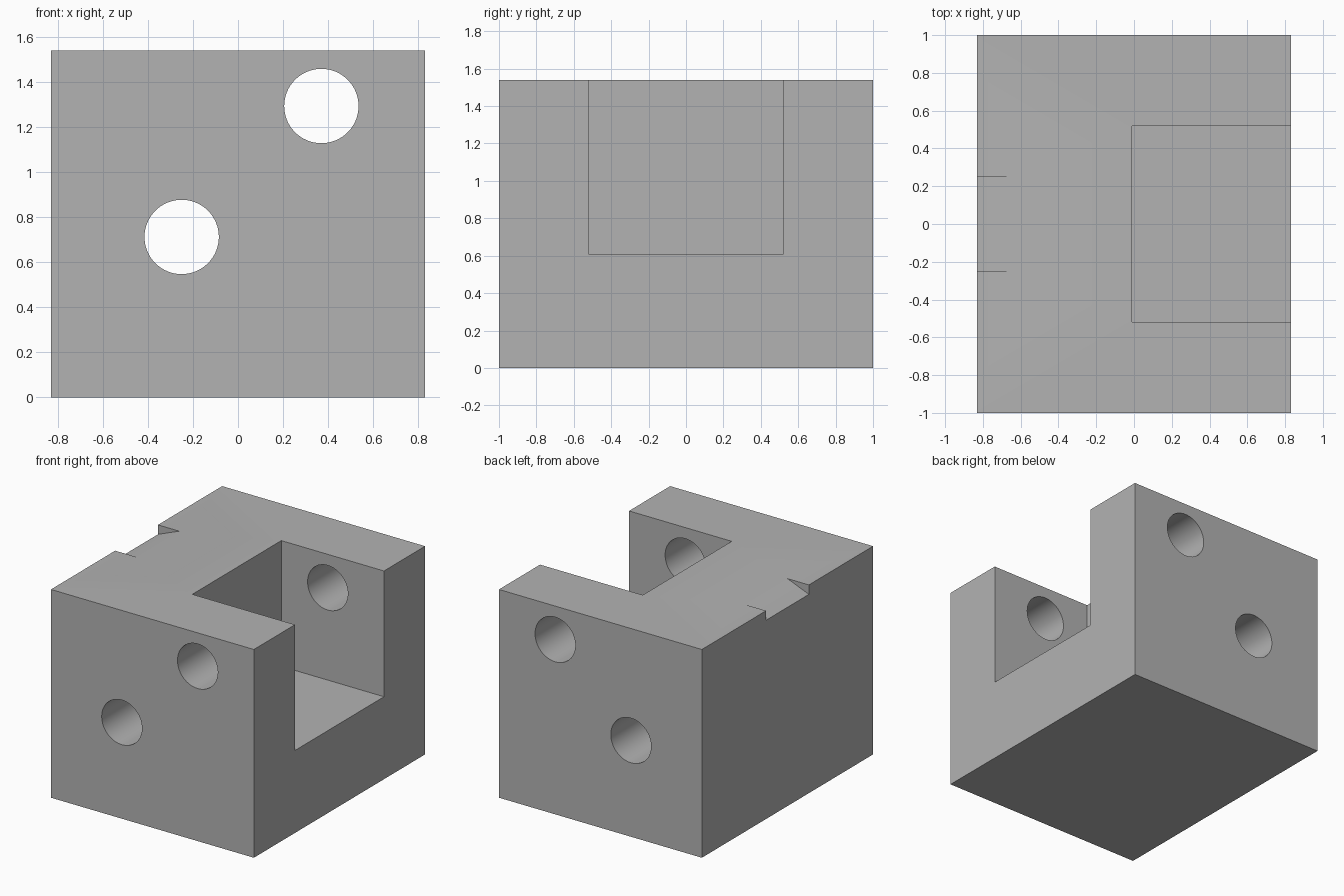
import bpy
import math

default = bpy.data.objects.get("Cube")
if default:
    bpy.data.objects.remove(default, do_unlink=True)

W, D, H = 1.66, 2.0, 1.54

grey = bpy.data.materials.new("plain grey")
grey.use_nodes = True
colour = (0.45, 0.45, 0.45, 1)
grey.diffuse_color = colour
grey.node_tree.nodes["Principled BSDF"].inputs["Base Color"].default_value = colour


def prism(name, profile, half):
    """Extrude an x-z profile from y = -half to y = half."""
    n = len(profile)
    verts = [(x, y, z) for y in (-half, half) for x, z in profile]
    faces = [list(range(n)), list(range(2 * n - 1, n - 1, -1))]
    faces += [[i, i + n, (i + 1) % n + n, (i + 1) % n] for i in range(n)]
    mesh = bpy.data.meshes.new(name)
    mesh.from_pydata(verts, [], faces)
    mesh.materials.append(grey)
    obj = bpy.data.objects.new(name, mesh)
    bpy.context.collection.objects.link(obj)
    return obj


def rect(x0, x1, z0, z1):
    return [(x0, z0), (x1, z0), (x1, z1), (x0, z1)]


def circle(cx, cz, r, n=64):
    return [(cx + r * math.cos(2 * math.pi * i / n),
             cz + r * math.sin(2 * math.pi * i / n)) for i in range(n)]


# Solid block
block = prism("block", rect(-W / 2, W / 2, 0, H), D / 2)

# Open slot, two through holes and a shallow sloped notch in the top edge
cutters = [
    prism("slot_cutter", rect(-0.01, 1, 0.61, 1.8), 0.52),
    prism("upper_hole_cutter", circle(0.37, 1.293, 0.165), 1.2),
    prism("lower_hole_cutter", circle(-0.25, 0.712, 0.165), 1.2),
    prism("notch_cutter", [(-0.93, 1.43), (-0.405, 1.64), (-0.93, 1.64)], 0.25),
]

bpy.ops.object.select_all(action="DESELECT")
bpy.context.view_layer.objects.active = block
block.select_set(True)
for cutter in cutters:
    cutter.hide_render = True
    cut = block.modifiers.new(cutter.name, "BOOLEAN")
    cut.operation = "DIFFERENCE"
    cut.solver = "EXACT"
    cut.object = cutter
    bpy.ops.object.modifier_apply(modifier=cut.name)
    bpy.data.objects.remove(cutter, do_unlink=True)

bpy.ops.object.shade_smooth_by_angle(angle=math.radians(30))
